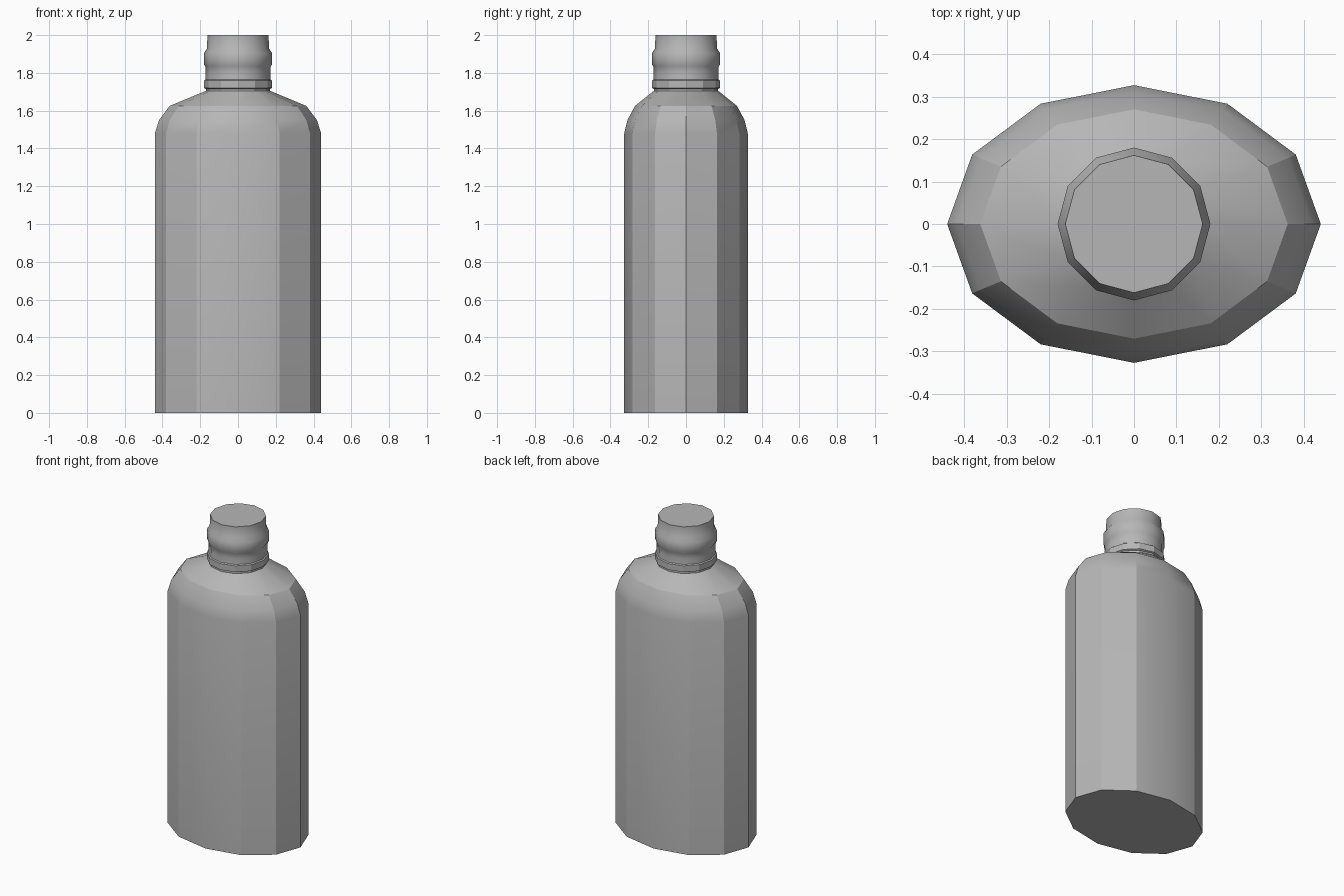
import bpy, bmesh, math

if "Cube" in bpy.data.objects:
    bpy.data.objects.remove(bpy.data.objects["Cube"])

SIDES = 12

grey = bpy.data.materials.new("dark_grey")
grey.diffuse_color = (0.47, 0.47, 0.47, 1)
grey.use_nodes = True
grey.node_tree.nodes["Principled BSDF"].inputs["Base Color"].default_value = grey.diffuse_color


def loft(name, profile):
    """Stack of elliptical 12-sided rings (rx, ry, z), capped at both ends."""
    bm = bmesh.new()
    rings = []
    for rx, ry, z in profile:
        rings.append([bm.verts.new((rx * math.cos(math.tau * i / SIDES),
                                    ry * math.sin(math.tau * i / SIDES), z))
                      for i in range(SIDES)])
    for a, b in zip(rings, rings[1:]):
        for i in range(SIDES):
            j = (i + 1) % SIDES
            bm.faces.new((a[i], a[j], b[j], b[i]))
    bm.faces.new(rings[0][::-1])
    bm.faces.new(rings[-1])
    bmesh.ops.recalc_face_normals(bm, faces=bm.faces)
    # Body and collar keep facets; the upper neck is shaded rounder
    for f in bm.faces:
        f.smooth = True
    for e in bm.edges:
        on_neck = min(v.co.z for v in e.verts) > 1.763
        limit = 40 if on_neck else 24
        e.smooth = math.degrees(e.calc_face_angle()) < limit
    mesh = bpy.data.meshes.new(name)
    bm.to_mesh(mesh)
    bm.free()
    mesh.materials.append(grey)
    obj = bpy.data.objects.new(name, mesh)
    bpy.context.collection.objects.link(obj)
    return obj


# Oval body and shoulder, then round neck: base collar, groove, thread band, mouth
body = [(0.44, 0.327, 0.0), (0.44, 0.327, 1.48), (0.418, 0.31, 1.55),
        (0.362, 0.27, 1.625), (0.17, 0.17, 1.705)]
neck = [(0.17, 1.715), (0.18, 1.72), (0.18, 1.76), (0.173, 1.765),
        (0.171, 1.80), (0.173, 1.833), (0.18, 1.845), (0.18, 1.905),
        (0.164, 1.93), (0.162, 2.0)]
loft("bottle", body + [(r, r, z) for r, z in neck])
